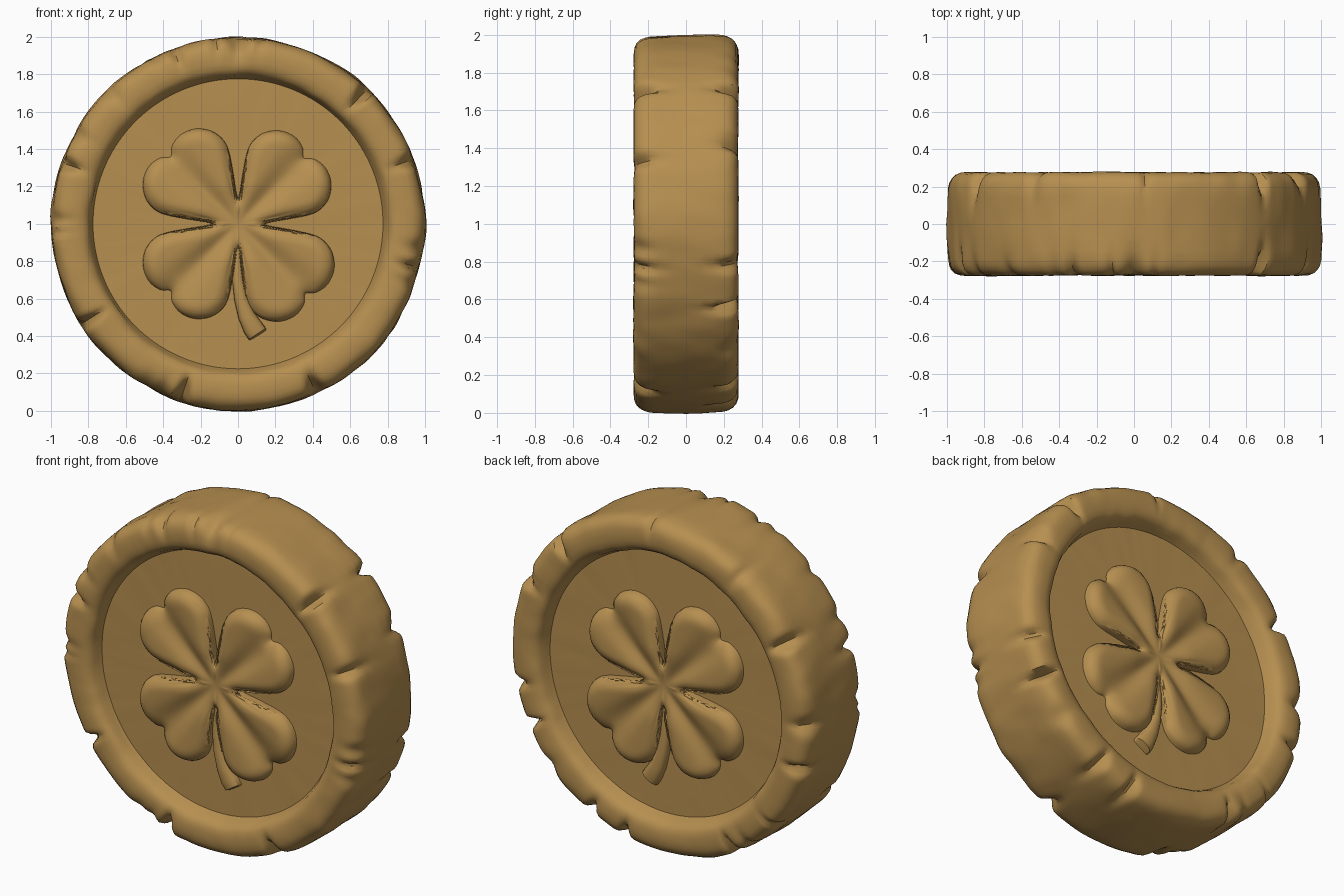
import bpy, bmesh, math, random
from mathutils import Vector, noise

random.seed(7)
cube = bpy.data.objects.get("Cube")
if cube:
    bpy.data.objects.remove(cube, do_unlink=True)

FLOOR = 0.18   # distance of the sunken face from the middle plane
MID = 1.0      # height of the coin centre

gold = bpy.data.materials.new("old_gold")
gold.use_nodes = True
colour = (0.47, 0.275, 0.08, 1)
gold.diffuse_color = colour
gold.node_tree.nodes["Principled BSDF"].inputs["Base Color"].default_value = colour


def finish(name, bm, angle=40):
    bmesh.ops.recalc_face_normals(bm, faces=bm.faces)
    mesh = bpy.data.meshes.new(name)
    bm.to_mesh(mesh)
    bm.free()
    mesh.materials.append(gold)
    mesh.shade_smooth()
    mesh.set_sharp_from_angle(angle=math.radians(angle))
    obj = bpy.data.objects.new(name, mesh)
    bpy.context.collection.objects.link(obj)
    return obj


def skin(bm, rings, closed=True):
    """Join successive rows of vertices with quads."""
    for a, b in zip(rings, rings[1:]):
        n = len(a)
        for i in range(n if closed else n - 1):
            j = (i + 1) % n
            bm.faces.new((a[i], a[j], b[j], b[i]))


def bump(x, width):
    return math.exp(-(x / width) ** 2)


def angle_gap(a, b):
    return (a - b + math.pi) % math.tau - math.pi


# Worn chips on the outer edges: angle, side, width, depth
chips = [(46, -1, .025, .06), (20, -1, .03, .04), (-14, -1, .03, .04),
         (-65, -1, .035, .05), (252, -1, .03, .07), (213, -1, .025, .06),
         (161, -1, .03, .05), (90, -1, .05, .04), (110, -1, .03, .03),
         (46, 1, .025, .06), (25, 1, .03, .04), (-13, 1, .03, .05),
         (-27, 1, .02, .07), (-62, 1, .03, .05), (150, 1, .03, .06),
         (195, 1, .03, .05), (240, 1, .025, .06), (284, 1, .03, .05)]
chips = [(math.radians(a), s, w, d) for a, s, w, d in chips]
for _ in range(26):
    chips.append((random.uniform(0, math.tau), random.choice((-1, 1)),
                  random.uniform(.015, .06), random.uniform(.01, .025)))


def worn(r, y, a):
    """Position of a lathe point after wear."""
    p = Vector((r * math.cos(a), y, r * math.sin(a)))
    rough = noise.noise(p * 3.5) * .010 + noise.noise(p * 9) * .006
    if r > .79:
        for ca, side, w, d in chips:
            gap = angle_gap(a, ca)
            if abs(gap) < 3 * w:
                near = bump(Vector((r - 1, y - side * .27)).length, .10)
                cut = d * near * bump(gap, w)
                r -= cut
                y -= side * cut * .7
        r += rough - .002
        y += math.copysign(rough * .5, y) if abs(y) > .1 else 0
    elif r > 0:
        y += math.copysign(rough * .35, y)
    return Vector((r * math.cos(a), y, MID + r * math.sin(a)))


# Coin body: lathed profile with sunken faces and a rounded rim
half = [(.3, FLOOR), (.55, FLOOR), (.70, FLOOR), (.775, FLOOR), (.785, .205),
        (.797, .235), (.812, .256), (.835, .269), (.865, .275), (.90, .276),
        (.935, .273), (.96, .263), (.98, .245), (.992, .22), (.998, .19),
        (1, .14), (1, .07)]
profile = half + [(1, 0)] + [(r, -y) for r, y in reversed(half)]
SEGMENTS = 320
bm = bmesh.new()
rings = [[bm.verts.new(worn(r, y, math.tau * i / SEGMENTS))
          for i in range(SEGMENTS)] for r, y in profile]
skin(bm, rings)
for ring, y in ((rings[0], FLOOR), (rings[-1], -FLOOR)):
    pole = bm.verts.new((0, y, MID))
    for i in range(SEGMENTS):
        bm.faces.new((ring[i], ring[(i + 1) % SEGMENTS], pole))
finish("coin_body", bm)

# Clover outline: one heart-shaped half leaf, mirrored and turned four times
half_leaf = [(.2, .168), (.3, .235), (.37, .262), (.45, .252),
             (.52, .2), (.555, .12), (.545, .045)]
leaf = ([(u, -v) for u, v in half_leaf] + [(.51, 0)]
        + list(reversed(half_leaf)) + [(.1, .1)])
corners = []
for turn, size in ((45, .98), (135, 1), (225, 1), (314, 1.02)):
    c, s = math.cos(math.radians(turn)), math.sin(math.radians(turn))
    corners += [Vector((u * c - v * s, u * s + v * c)) * size for u, v in leaf]


def smooth_loop(pts, steps):
    """Closed Catmull-Rom curve through the points."""
    out = []
    n = len(pts)
    for i in range(n):
        a, b, c, d = (pts[(i + k) % n] for k in (-1, 0, 1, 2))
        for k in range(steps):
            t = k / steps
            out.append(.5 * (2 * b + (c - a) * t + (2 * a - 5 * b + 4 * c - d) * t * t
                             + (3 * b - a - 3 * c + d) * t ** 3))
    return out


outline = smooth_loop(corners, 4)


def clover_height(p):
    """Puffed height with a crease down the middle of each leaf."""
    edge = min((p - q).length for q in outline)
    puff = math.sqrt(max(0, 1 - (1 - min(edge / .075, 1)) ** 2))
    r = p.length
    off = abs(abs(p.x) - abs(p.y)) / math.sqrt(2)
    crease = bump(off, .025 + .14 * r)
    return puff * (.038 + .036 * (1 - crease) * min(r / .2, 1)) - .004


RINGS = 18
levels = [1 - (1 - k / RINGS) ** 1.6 for k in range(1, RINGS + 1)]
surface = [[(q * t, clover_height(q * t)) for q in outline] for t in levels]

# Stem stations: x, z from centre, half width, height
stem = [(.0, -.06, .015, .025), (-.002, -.2, .026, .04), (.0, -.3, .031, .045),
        (.016, -.4, .037, .05), (.045, -.49, .046, .053),
        (.08, -.555, .055, .055), (.103, -.588, .056, .05), (.11, -.6, .05, -.01)]

for side, label in ((-1, "front"), (1, "back")):
    # Raised leaves
    bm = bmesh.new()
    rows = [[bm.verts.new((p.x, side * (FLOOR + h), MID + p.y)) for p, h in row]
            for row in surface]
    skin(bm, rows)
    bm.faces.new(rows[0])
    finish(label + "_clover_leaves", bm, 60)

    # Raised curved stem with a rounded section
    bm = bmesh.new()
    rows = []
    for i, (x, z, w, h) in enumerate(stem):
        x0, z0 = stem[max(i - 1, 0)][:2]
        x1, z1 = stem[min(i + 1, len(stem) - 1)][:2]
        across = Vector((z0 - z1, x1 - x0)).normalized()
        row = []
        for k in range(11):
            a = math.pi * k / 10
            p = Vector((x, z)) - across * w * math.cos(a)
            lift = h * math.sin(a) ** .6 if 0 < k < 10 else 0
            row.append(bm.verts.new((p.x, side * (FLOOR - .006 + lift), MID + p.y)))
        rows.append(row)
    skin(bm, rows, closed=False)
    finish(label + "_clover_stem", bm, 50)
